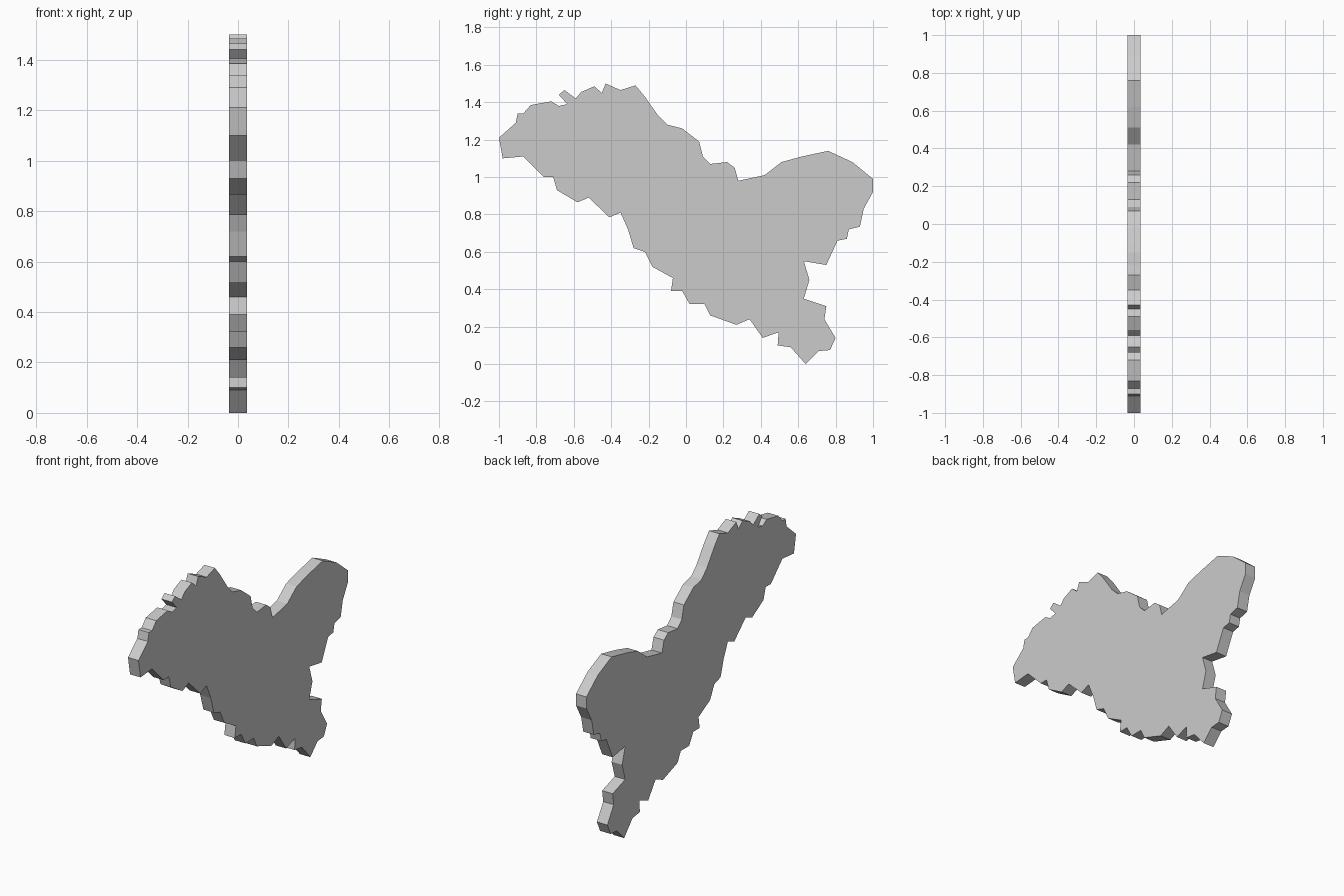
import bpy, bmesh

HALF = 0.035  # half thickness along x

# Ragged outline in (y, z), clockwise from the left tip
OUTLINE = [
    (-1, 1.21), (-.91, 1.29), (-.9, 1.34), (-.87, 1.34), (-.83, 1.385), (-.72, 1.405),
    (-.68, 1.38), (-.635, 1.39), (-.68, 1.44), (-.65, 1.465), (-.59, 1.42), (-.56, 1.455),
    (-.49, 1.485), (-.45, 1.45), (-.43, 1.5), (-.35, 1.465), (-.27, 1.49), (-.22, 1.43),
    (-.15, 1.33), (-.1, 1.28), (-.02, 1.26), (.07, 1.19), (.09, 1.11), (.13, 1.07),
    (.22, 1.08), (.26, 1.05), (.28, .98), (.42, 1.01), (.51, 1.08), (.62, 1.11),
    (.76, 1.14), (.89, 1.08), (1, .99), (1, .92), (.95, .83), (.93, .735), (.87, .72), (.86, .67),
    (.81, .66), (.75, .53), (.63, .55), (.66, .45), (.63, .35), (.75, .31),
    (.74, .24), (.8, .14), (.77, .075), (.71, .07), (.64, 0), (.56, .09), (.49, .1),
    (.495, .17), (.41, .14), (.34, .24), (.27, .21), (.13, .26), (.1, .32), (.02, .32),
    (-.02, .39), (-.08, .39), (-.07, .46), (-.18, .52), (-.22, .6), (-.28, .62),
    (-.31, .72), (-.35, .81), (-.41, .785), (-.52, .89), (-.58, .865), (-.69, .93),
    (-.71, 1), (-.76, 1), (-.87, 1.11), (-.98, 1.1),
]

# Flat plate extruded from the outline
bm = bmesh.new()
face = bm.faces.new([bm.verts.new((-HALF, y, z)) for y, z in OUTLINE])
ext = bmesh.ops.extrude_face_region(bm, geom=[face], use_keep_orig=True)
moved = [g for g in ext["geom"] if isinstance(g, bmesh.types.BMVert)]
bmesh.ops.translate(bm, verts=moved, vec=(2 * HALF, 0, 0))
bmesh.ops.recalc_face_normals(bm, faces=bm.faces)
bmesh.ops.triangulate(bm, faces=[f for f in bm.faces if len(f.verts) > 4])

mesh = bpy.data.meshes.new("outline_plate")
bm.to_mesh(mesh)
bm.free()
plate = bpy.data.objects.new("outline_plate", mesh)
bpy.context.collection.objects.link(plate)
